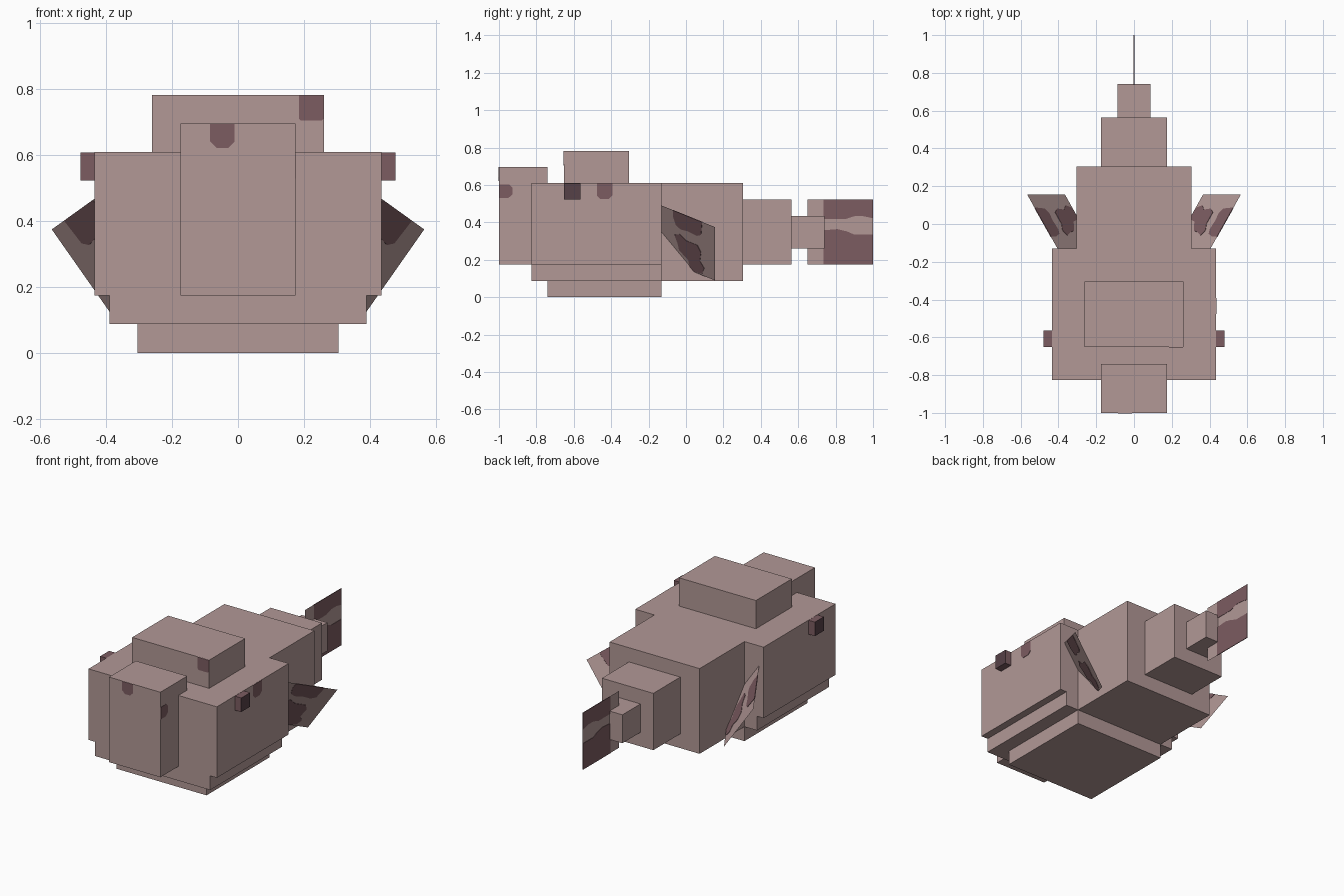
import bpy, bmesh
from mathutils import Vector

cube = bpy.data.objects.get("Cube")
if cube:
    bpy.data.objects.remove(cube, do_unlink=True)


def linear(c):
    c /= 255
    return c / 12.92 if c <= 0.04045 else ((c + 0.055) / 1.055) ** 2.4


def material(name, rgb):
    m = bpy.data.materials.new(name)
    col = (*[linear(c) for c in rgb], 1)
    m.use_nodes = True
    m.diffuse_color = col
    m.node_tree.nodes["Principled BSDF"].inputs["Base Color"].default_value = col
    return m


SKIN = material("dusty pink skin", (178, 152, 150))
SPOT = material("mauve spot", (124, 92, 97))
PUPIL = material("dark pupil", (86, 65, 71))


def finish(name, bm, *mats):
    me = bpy.data.meshes.new(name)
    bm.normal_update()
    bm.to_mesh(me)
    bm.free()
    for m in mats:
        me.materials.append(m)
    ob = bpy.data.objects.new(name, me)
    bpy.context.collection.objects.link(ob)
    return ob


def box(name, x, y, z, *mats, side_index=0):
    """Box from (min, max) ranges; outward side face may take another material."""
    bm = bmesh.new()
    bmesh.ops.create_cube(bm, size=1)
    for v in bm.verts:
        v.co = [r[0] if c < 0 else r[1] for c, r in zip(v.co, (x, y, z))]
    bm.normal_update()
    outward = 1 if x[0] + x[1] > 0 else -1
    for f in bm.faces:
        if f.normal.x * outward > 0.9:
            f.material_index = side_index
    return finish(name, bm, *mats)


def sheet(name, points, mat):
    bm = bmesh.new()
    bm.faces.new([bm.verts.new(p) for p in points])
    return finish(name, bm, mat)


def plate(name, points, mat, half=0.002):
    """Thin painted plate, centred on the plane of its outline."""
    pts = [Vector(p) for p in points]
    n = (pts[1] - pts[0]).cross(pts[2] - pts[0]).normalized() * half
    bm = bmesh.new()
    low = [bm.verts.new(p - n) for p in pts]
    high = [bm.verts.new(p + n) for p in pts]
    bm.faces.new(low[::-1])
    bm.faces.new(high)
    for i in range(len(pts)):
        j = (i + 1) % len(pts)
        bm.faces.new((low[i], low[j], high[j], high[i]))
    bmesh.ops.recalc_face_normals(bm, faces=bm.faces[:])
    return finish(name, bm, mat)


# Body blocks: half width, y range, z range
for name, w, y, z in (
    ("snout", 0.174, (-1.0, -0.74), (0.175, 0.696)),
    ("front_body", 0.435, (-0.826, -0.13), (0.175, 0.61)),
    ("lower_body", 0.39, (-0.826, -0.13), (0.088, 0.176)),
    ("belly", 0.305, (-0.74, -0.13), (0.0, 0.089)),
    ("back_hump", 0.261, (-0.652, -0.304), (0.609, 0.783)),
    ("rear_body", 0.305, (-0.131, 0.304), (0.088, 0.61)),
    ("tail_base", 0.174, (0.303, 0.565), (0.175, 0.523)),
    ("tail_stub", 0.087, (0.564, 0.74), (0.261, 0.435)),
):
    box(name, (-w, w), y, z, SKIN)

# Eyes with a darker outer face
for side, s in (("left", 1), ("right", -1)):
    box(side + "_eye", tuple(sorted((s * 0.434, s * 0.478))),
        (-0.652, -0.565), (0.523, 0.609), SPOT, PUPIL, side_index=1)

# Tail fin with two dark bands
sheet("tail_fin", [(0, 0.65, 0.175), (0, 1, 0.175), (0, 1, 0.523), (0, 0.65, 0.523)], SKIN)
BANDS = {
    "upper": [(0.735, 0.523), (0.735, 0.417), (0.85, 0.417), (0.9, 0.433),
              (0.95, 0.433), (1, 0.422), (1, 0.523)],
    "lower": [(0.735, 0.175), (1, 0.175), (1, 0.335), (0.9, 0.335),
              (0.86, 0.352), (0.81, 0.364), (0.735, 0.358)],
}
for name, outline in BANDS.items():
    plate(name + "_tail_band", [(0, y, z) for y, z in outline], SPOT)

# Slanted side fins, each a parallelogram with two dark patches (u back, v outward)
PATCHES = {
    "outer": [(0.22, 1), (0.22, 0.87), (0.27, 0.74), (0.36, 0.7), (0.5, 0.72),
              (0.66, 0.7), (0.74, 0.75), (0.76, 1)],
    "inner": [(0.24, 0.55), (0.34, 0.6), (0.46, 0.53), (0.67, 0.53), (0.74, 0.42),
              (0.72, 0.25), (0.8, 0.15), (0.76, 0.03), (0.55, 0.0), (0.5, 0.18),
              (0.33, 0.3), (0.3, 0.42)],
}
for side, s in (("left", 1), ("right", -1)):
    def on_fin(uv):
        u, v = uv
        return (s * (0.205 + 0.16 * u + 0.2 * v), -0.13 + 0.285 * u,
                0.205 - 0.115 * u + 0.285 * v)
    sheet(side + "_fin", [on_fin(p) for p in ((0, 0), (1, 0), (1, 1), (0, 1))], SKIN)
    for name, outline in PATCHES.items():
        plate(f"{side}_fin_{name}_patch", [on_fin(p) for p in outline], SPOT)


# Skin spots with a rounded lower edge
def spot(a0, a1, z0, z1, c=0.02):
    return [(a0, z1), (a0, z0 + c), (a0 + c, z0), (a1 - c, z0), (a1, z0 + c), (a1, z1)]


plate("snout_front_spot", [(a, -1, z) for a, z in spot(-0.085, -0.01, 0.622, 0.695)], SPOT)
plate("hump_spot", [(a, -0.652, z) for a, z in spot(0.185, 0.26, 0.705, 0.782, 0.006)], SPOT)
plate("side_spot", [(0.435, a, z) for a, z in spot(-0.477, -0.392, 0.525, 0.609)], SPOT)
plate("snout_side_spot", [(0.174, a, z) for a, z in
      ((-0.999, 0.603), (-0.999, 0.53), (-0.95, 0.53), (-0.928, 0.55),
       (-0.928, 0.585), (-0.945, 0.603))], SPOT)
